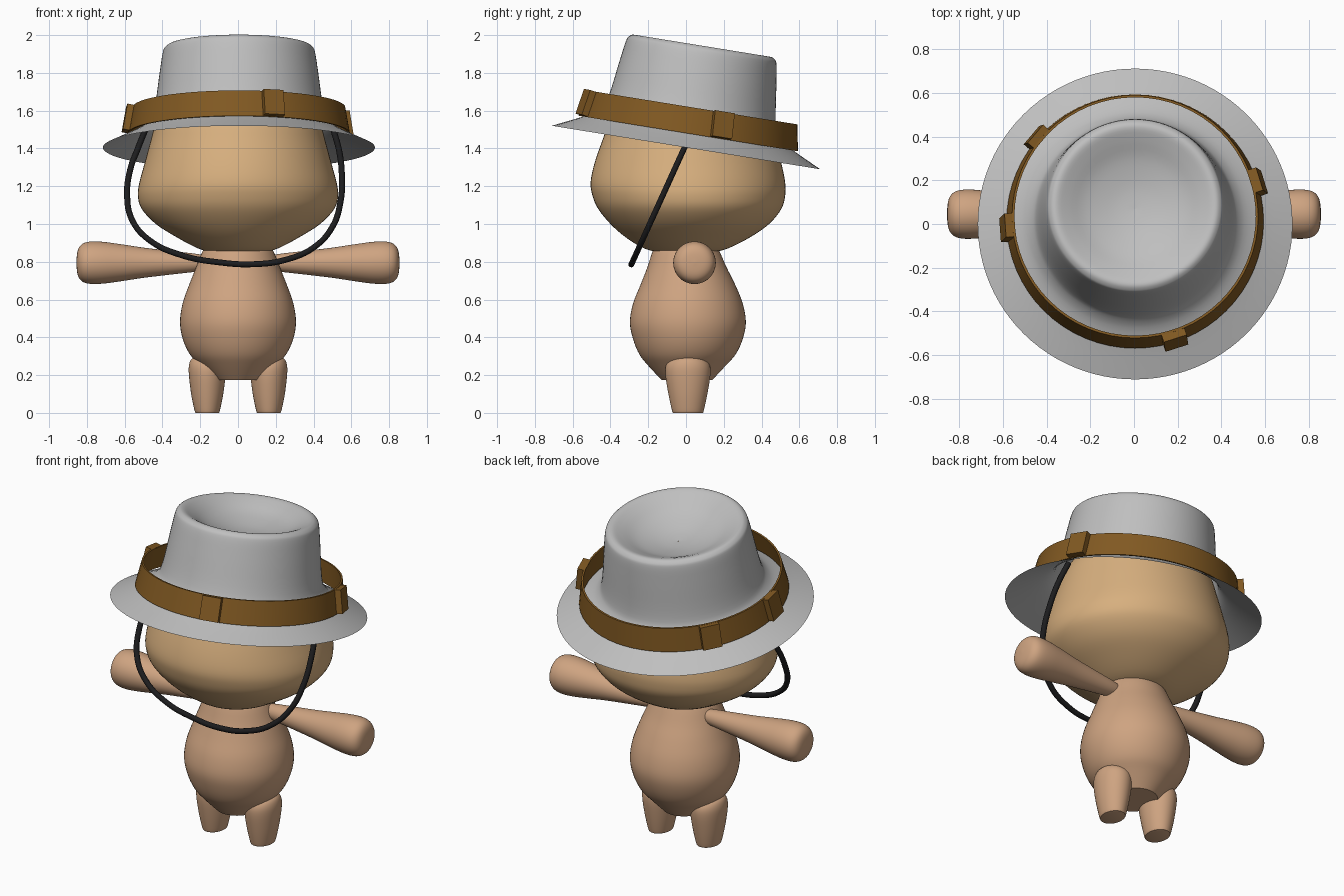
import bpy, bmesh, math
from mathutils import Matrix, Vector

if "Cube" in bpy.data.objects:
    bpy.data.objects.remove(bpy.data.objects["Cube"])


def material(name, rgb):
    m = bpy.data.materials.new(name)
    m.diffuse_color = (*rgb, 1)
    m.use_nodes = True
    m.node_tree.nodes["Principled BSDF"].inputs["Base Color"].default_value = m.diffuse_color
    return m


GREY = material("hat grey", (0.52, 0.52, 0.52))
BROWN = material("strap brown", (0.22, 0.10, 0.016))
BLACK = material("cord black", (0.012, 0.012, 0.013))
TAN = material("head tan", (0.68, 0.43, 0.21))
SKIN = material("body skin", (0.62, 0.37, 0.22))


def finish(name, bm, mat, angle=40):
    bmesh.ops.recalc_face_normals(bm, faces=bm.faces[:])
    me = bpy.data.meshes.new(name)
    bm.to_mesh(me)
    bm.free()
    me.shade_smooth()
    me.set_sharp_from_angle(angle=math.radians(angle))
    me.materials.append(mat)
    ob = bpy.data.objects.new(name, me)
    bpy.context.collection.objects.link(ob)
    return ob


def smooth_rows(rows, steps=4):
    """Catmull-Rom interpolation through rows of numbers."""
    out = []
    for i in range(len(rows) - 1):
        a, b, c, d = (Vector(rows[max(0, min(len(rows) - 1, k))]) for k in range(i - 1, i + 3))
        for s in range(steps):
            t = s / steps
            out.append(b + 0.5 * t * ((c - a) + t * ((2 * a - 5 * b + 4 * c - d) + t * (3 * b - a - 3 * c + d))))
    return out + [Vector(rows[-1])]


def loft(name, rows, mat, to_world=Matrix(), n=64, caps=True, closed=False, steps=4):
    """Rows are (height, half width, half depth, depth offset)."""
    bm = bmesh.new()
    pts = smooth_rows(rows, steps) if steps else rows
    rings = []
    for z, rx, ry, cy in pts:
        rx, ry = max(rx, 0.001), max(ry, 0.001)
        rings.append([bm.verts.new(to_world @ Vector((rx * math.cos(2 * math.pi * i / n),
                      cy + ry * math.sin(2 * math.pi * i / n), z))) for i in range(n)])
    pairs = list(zip(rings, rings[1:]))
    if closed:
        pairs.append((rings[-1], rings[0]))
    for a, b in pairs:
        for i in range(n):
            j = (i + 1) % n
            bm.faces.new((a[i], a[j], b[j], b[i]))
    if caps:
        bm.faces.new(rings[0])
        bm.faces.new(rings[-1])
    return finish(name, bm, mat)


# Head, widest low down and tapering up into the hat
loft("head", [(0.845, 0.12, 0.12, 0), (0.87, 0.21, 0.22, 0), (0.93, 0.325, 0.33, 0.01),
              (1.0, 0.435, 0.42, 0.02), (1.08, 0.51, 0.485, 0.02), (1.15, 0.53, 0.51, 0.015),
              (1.22, 0.522, 0.515, 0.01), (1.32, 0.495, 0.495, 0.01), (1.45, 0.46, 0.455, 0.015),
              (1.55, 0.43, 0.42, 0.02), (1.65, 0.36, 0.35, 0.03), (1.75, 0.2, 0.2, 0.04),
              (1.77, 0, 0, 0.04)], TAN)

# Pear-shaped body with a flat bottom
loft("body", [(0.175, 0.125, 0.135, 0.005), (0.25, 0.2, 0.205, 0.005), (0.31, 0.255, 0.255, 0.008),
              (0.39, 0.292, 0.29, 0.01), (0.48, 0.307, 0.307, 0.01), (0.58, 0.293, 0.29, 0.01),
              (0.68, 0.258, 0.25, 0.01), (0.77, 0.222, 0.21, 0.005), (0.86, 0.185, 0.175, 0),
              (0.9, 0.15, 0.15, 0)], SKIN)

# Arms and legs, mirrored
arm_rows = [(0.13, 0.03), (0.22, 0.047), (0.35, 0.062), (0.5, 0.08), (0.62, 0.098), (0.72, 0.111),
            (0.79, 0.111), (0.83, 0.095), (0.85, 0.06), (0.856, 0)]
leg_rows = [(0, 0.06, 0.078, 0.01), (0.012, 0.067, 0.084, 0.01), (0.1, 0.085, 0.103, 0.01),
            (0.2, 0.097, 0.119, 0.01), (0.255, 0.096, 0.115, 0.01), (0.288, 0.08, 0.088, 0.01),
            (0.3, 0.04, 0.05, 0.01), (0.302, 0, 0, 0.01)]
for side, s in (("left", 1), ("right", -1)):
    along_x = Matrix.Translation((0, 0.045, 0.795)) @ Matrix.Rotation(s * math.pi / 2, 4, 'Y')
    loft(side + "_arm", [(x, r, r, 0) for x, r in arm_rows], SKIN, along_x, 48)
    loft(side + "_leg", leg_rows, SKIN, Matrix.Translation((s * 0.163, 0, 0)), 48)

# Hat: dished crown flaring into a sloped brim, all tipped backwards
HAT = Matrix.Translation((0.005, 0, 1.405)) @ Matrix.Rotation(math.radians(-9.2), 4, 'X')
hat_profile = [(0.43, 0), (0.44, 0.1), (0.475, 0.22), (0.52, 0.305), (0.545, 0.36), (0.535, 0.39),
               (0.505, 0.404), (0.4, 0.42), (0.21, 0.447), (0.14, 0.475), (0.085, 0.545), (0, 0.72)]
loft("hat", [(z, r, r, 0) for z, r in hat_profile], GREY, HAT, 96, caps=False)

# Slightly conical hat band
band = [(0.075, 0.588), (0.215, 0.563), (0.215, 0.552), (0.075, 0.577)]
loft("hat_band", [(z, r, r, 0) for z, r in band], BROWN, HAT, 64, caps=False, closed=True, steps=0)

# Buckle blocks around the band
for k, deg in enumerate((17, 140, 184, -72)):
    bm = bmesh.new()
    bmesh.ops.create_cube(bm, size=1, matrix=HAT @ Matrix.Rotation(math.radians(deg), 4, 'Z')
                          @ Matrix.Translation((0.585, 0, 0.148)) @ Matrix.Rotation(math.radians(-10), 4, 'Y')
                          @ Matrix.Diagonal((0.045, 0.11, 0.138, 1)))
    finish(f"band_buckle_{k + 1}", bm, BROWN)

# Chin cord hanging in a slanted plane
cord = [(-0.49, 1.5), (-0.53, 1.4), (-0.57, 1.29), (-0.587, 1.15), (-0.56, 1.02), (-0.47, 0.915),
        (-0.3, 0.835), (-0.1, 0.797), (0.08, 0.787), (0.25, 0.81), (0.4, 0.875), (0.5, 0.985),
        (0.543, 1.12), (0.55, 1.25), (0.537, 1.38), (0.505, 1.5)]
cu = bpy.data.curves.new("chin_cord", 'CURVE')
cu.dimensions = '3D'
cu.bevel_depth = 0.016
cu.bevel_resolution = 3
cu.resolution_u = 6
sp = cu.splines.new('BEZIER')
sp.bezier_points.add(len(cord) - 1)
for p, (x, z) in zip(sp.bezier_points, cord):
    p.co = (x, -0.01 - 0.455 * (1.4 - z), z)
    p.handle_left_type = p.handle_right_type = 'AUTO'
cu.materials.append(BLACK)
bpy.context.collection.objects.link(bpy.data.objects.new("chin_cord", cu))
